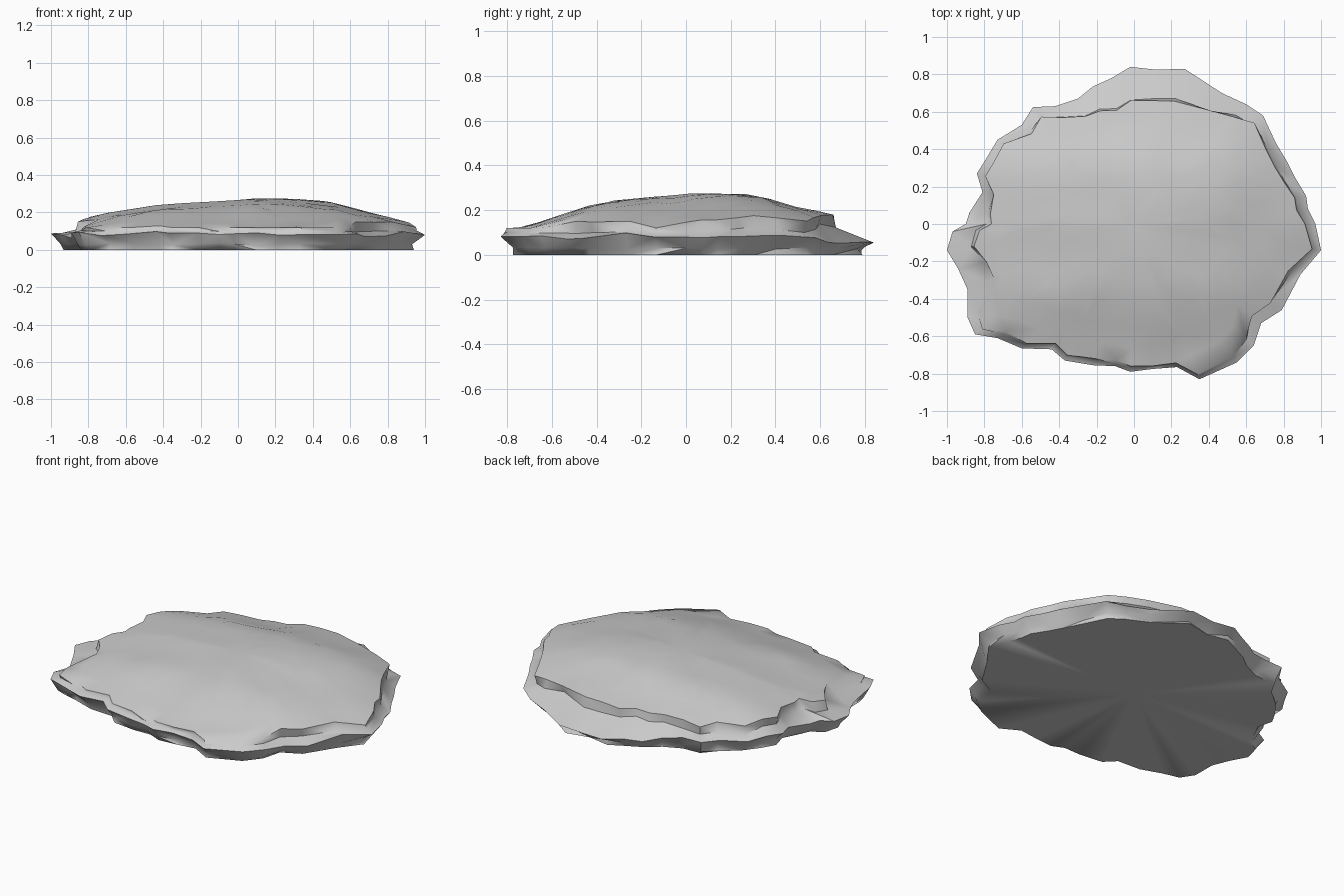
import bpy, bmesh, math, random
from mathutils import Vector, noise

if "Cube" in bpy.data.objects:
    bpy.data.objects.remove(bpy.data.objects["Cube"])

random.seed(4)

# Widest outline of the slab seen from above, counter-clockwise
OUTLINE = [
    (1.0, -.14), (.97, 0), (.93, .08), (.92, .15), (.86, .25), (.82, .33), (.76, .43),
    (.69, .58), (.6, .64), (.47, .7), (.27, .83), (.12, .825), (-.02, .84), (-.12, .78),
    (-.22, .735), (-.3, .67), (-.42, .63), (-.54, .625), (-.6, .53), (-.73, .45),
    (-.79, .35), (-.84, .27), (-.81, .17), (-.88, .06), (-.9, 0), (-.97, -.04),
    (-1.0, -.14), (-.94, -.24), (-.89, -.35), (-.89, -.5), (-.85, -.59), (-.73, -.61),
    (-.6, -.665), (-.44, -.67), (-.37, -.73), (-.22, -.755), (-.1, -.76), (-.02, -.79),
    (.1, -.775), (.23, -.765), (.35, -.83), (.55, -.74), (.64, -.65), (.68, -.53),
    (.79, -.46), (.89, -.27)]

# Height of the upper skin along x and along y
PROFILE_X = [(-1, .11), (-.87, .165), (-.8, .18), (-.55, .22), (-.4, .243), (-.1, .258),
             (.1, .278), (.3, .272), (.5, .25), (.65, .21), (.8, .175), (.93, .15), (1, .11)]
PROFILE_Y = [(-.83, .09), (-.7, .135), (-.6, .165), (-.36, .24), (-.2, .255), (0, .275),
             (.2, .278), (.33, .27), (.42, .235), (.55, .2), (.65, .19), (.84, .1)]

# Overhanging lip: (angle in degrees, fraction of the outline radius)
LIP = [(-180, .85), (-160, .84), (-150, .95), (-100, .96), (-60, .97), (-30, .91), (-5, .95),
       (15, .92), (40, .93), (55, .86), (75, .79), (100, .79), (120, .9), (135, .92),
       (150, .95), (170, .93), (180, .85)]


def interp(table, t):
    for (a, u), (b, v) in zip(table, table[1:]):
        if t <= b:
            return u + (v - u) * max(0, (t - a) / (b - a))
    return table[-1][1]


def height(x, y):
    bump = noise.noise(Vector((x * 4, y * 4, 2.3))) * .008
    return interp(PROFILE_X, x) * interp(PROFILE_Y, y) / .278 + bump


bm = bmesh.new()
rings = []


def add_ring(place):
    rings.append([bm.verts.new(place(x, y, interp(LIP, math.degrees(math.atan2(y, x)))))
                  for x, y in OUTLINE])


def wobble(x, y, seed, amount):
    return noise.noise(Vector((x * 5, y * 5, seed))) * amount


def foot(x, y, lip):
    s = .935 + wobble(x, y, 1, .03)
    return x * s, y * s, 0


def lower_wall(x, y, lip):
    s = .95 + wobble(x, y, 5, .05)
    return x * s, y * s, .03 + wobble(x, y, 8, .015)


def rim(x, y, lip):
    low = .055 if y > .6 and x > -.35 else .085
    return x, y, low + wobble(x, y, 11, .03)


def ledge(x, y, lip):
    s = lip + .005 + wobble(x, y, 14, .04)
    return x * s, y * s, max(.1, height(x * s, y * s) - .055) + wobble(x, y, 17, .015)


def upper_lip(x, y, lip):
    s = lip + wobble(x, y, 20, .03)
    return x * s, y * s, max(height(x * s, y * s), .125) - .006


def top_ring(f):
    def place(x, y, lip):
        s = lip * f
        return x * s, y * s, height(x * s, y * s)
    return place


# Side wall from the ground up, then the domed top
for step in (foot, lower_wall, rim, ledge, upper_lip):
    add_ring(step)
for f in (.88, .74, .58, .4, .2):
    add_ring(top_ring(f))

n = len(OUTLINE)
for lo, hi in zip(rings, rings[1:]):
    for i in range(n):
        j = (i + 1) % n
        a, b, c, d = lo[i], lo[j], hi[j], hi[i]
        if random.random() < .5:
            bm.faces.new((a, b, c))
            bm.faces.new((a, c, d))
        else:
            bm.faces.new((a, b, d))
            bm.faces.new((b, c, d))

# Close the crown and the flat underside
crown = bm.verts.new((0, 0, height(0, 0)))
base = bm.verts.new((0, 0, 0))
for i in range(n):
    j = (i + 1) % n
    bm.faces.new((rings[-1][i], rings[-1][j], crown))
    bm.faces.new((rings[0][j], rings[0][i], base))
bmesh.ops.recalc_face_normals(bm, faces=bm.faces)

mesh = bpy.data.meshes.new("rock_slab")
bm.to_mesh(mesh)
bm.free()
rock = bpy.data.objects.new("rock_slab", mesh)
bpy.context.collection.objects.link(rock)
bpy.context.view_layer.objects.active = rock
rock.select_set(True)
bpy.ops.object.shade_smooth_by_angle(angle=math.radians(50))
